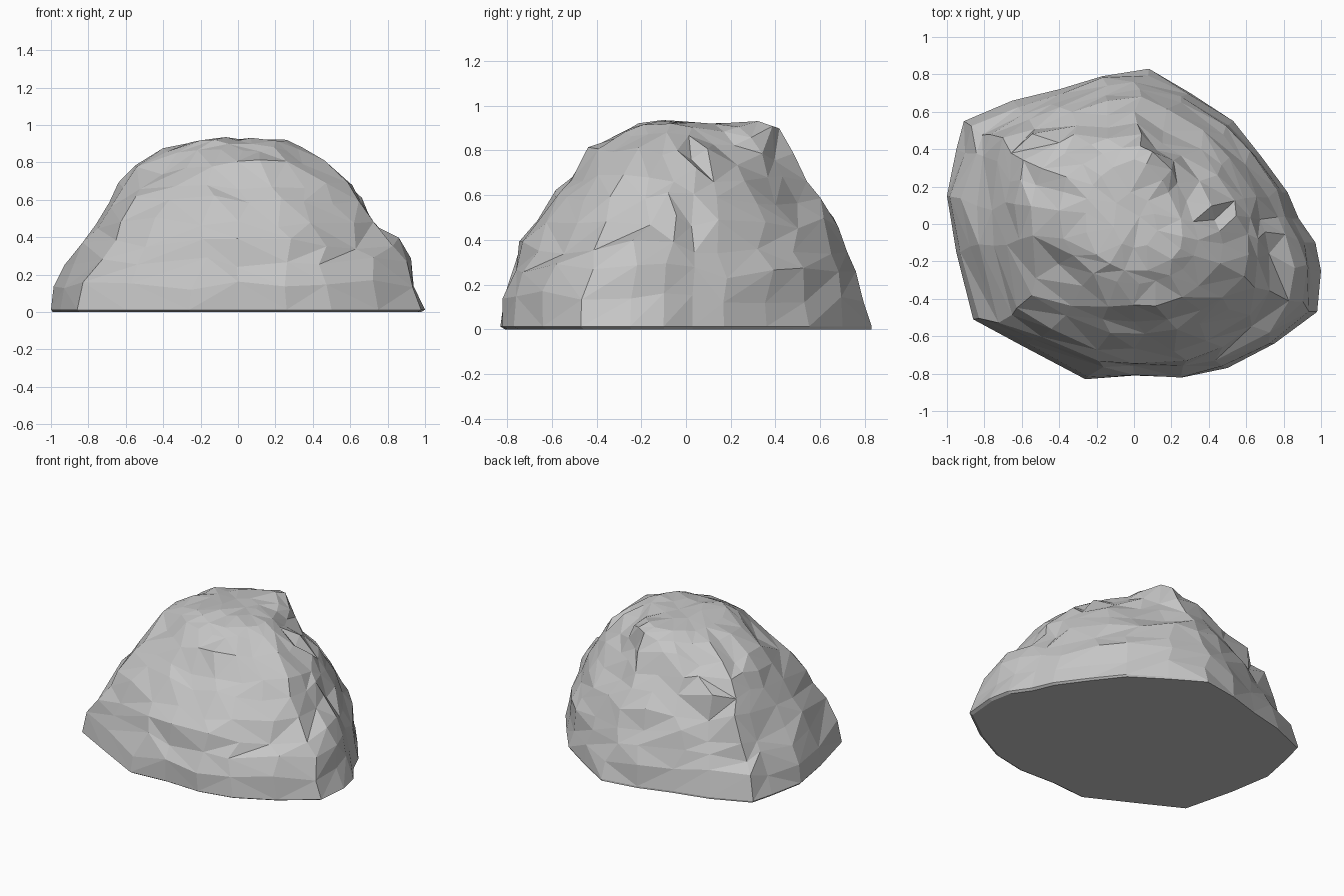
import bpy, bmesh, random
from math import sin, cos, atan2
from mathutils import Vector

random.seed(7)
cube = bpy.data.objects.get("Cube")
if cube:
    bpy.data.objects.remove(cube, do_unlink=True)

# Grey stone
stone = bpy.data.materials.new("grey_stone")
stone.use_nodes = True
grey = (0.56, 0.56, 0.56, 1)
stone.diffuse_color = grey
stone.node_tree.nodes["Principled BSDF"].inputs["Base Color"].default_value = grey

# Footprint of the boulder, counter-clockwise
footprint = [(1, -.25), (.97, -.1), (.88, .03), (.82, .17), (.68, .36), (.53, .55), (.3, .7),
             (.08, .83), (-.17, .79), (-.4, .72), (-.65, .66), (-.91, .55), (-.95, .4),
             (-1, .15), (-.95, -.15), (-.86, -.51), (-.6, -.65), (-.26, -.83), (0, -.81),
             (.26, -.82), (.5, -.77), (.75, -.64), (.98, -.47)]

# Height and extents of each layer: z, left, right, front, back
layers = [(0, .99, .98, .81, .83), (.012, 1, 1, .83, .83), (.15, .98, .965, .835, .81),
          (.26, .92, .93, .79, .77), (.37, .85, .86, .75, .74), (.48, .77, .76, .69, .68),
          (.59, .71, .69, .6, .61), (.69, .655, .62, .53, .56), (.79, .57, .48, .44, .49),
          (.87, .41, .35, .32, .42), (.91, .26, .27, .25, .34), (.925, .11, .13, .13, .18)]

# Hollows and ridges: centre, radius, push
dents = [((-.42, -.3, .78), .2, (.06, .07, -.06)), ((.26, .5, .68), .24, (-.05, -.06, -.04)),
         ((.74, -.15, .5), .13, (-.04, .01, -.01)), ((-.6, .45, .62), .2, (-.03, .03, .04)),
         ((.1, .36, .9), .13, (0, .01, .04)), ((.3, .2, .86), .16, (-.02, 0, -.06)),
         ((-.5, .42, .8), .1, (.03, -.02, -.04))]


def layer_ring(bm, level, layer):
    z, left, right, front, back = layer
    rough = 0 if level < 2 else .022
    blend = .45 * z
    ring = []
    for i, (x, y) in enumerate(footprint):
        # Blend towards an oval and stagger alternate layers
        nx, ny = footprint[(i + 1) % len(footprint)]
        slide = random.uniform(-.1, .35) if level > 2 else 0
        x, y = x + (nx - x) * slide, y + (ny - y) * slide
        a = atan2(y / .83, x)
        x, y = x + (cos(a) - x) * blend, y / .83 + (sin(a) - y / .83) * blend
        p = Vector((x * (right if x > 0 else left), y * (back if y > 0 else front), z))
        if level > 1:
            p.z += random.uniform(-1, 1) * (.035 if z < .85 else .012)
            p.xy *= 1 + random.uniform(-1.4, .7) * rough
        for centre, radius, push in dents:
            d = (p - Vector(centre)).length / radius
            if d < 1:
                p += Vector(push) * (1 - d * d)
        ring.append(bm.verts.new(p))
    return ring


# Boulder: stacked uneven layers with flat triangular facets
bm = bmesh.new()
rings = [layer_ring(bm, i, layer) for i, layer in enumerate(layers)]
count = len(footprint)
bm.faces.new(rings[0][::-1])
for low, high in zip(rings, rings[1:]):
    for i in range(count):
        j = (i + 1) % count
        a, b, c, d = low[i], low[j], high[j], high[i]
        if random.random() < .5:
            bm.faces.new((a, b, c))
            bm.faces.new((a, c, d))
        else:
            bm.faces.new((a, b, d))
            bm.faces.new((b, c, d))
crown = bm.verts.new((.03, .04, .92))
for i in range(count):
    bm.faces.new((rings[-1][i], rings[-1][(i + 1) % count], crown))

# Merge the crowded facets near the crown
upper = [v for v in bm.verts if v.co.z > .5]
bmesh.ops.remove_doubles(bm, verts=upper, dist=.065)
bmesh.ops.recalc_face_normals(bm, faces=bm.faces)

mesh = bpy.data.meshes.new("boulder")
bm.to_mesh(mesh)
bm.free()
mesh.materials.append(stone)
boulder = bpy.data.objects.new("boulder", mesh)
bpy.context.collection.objects.link(boulder)
